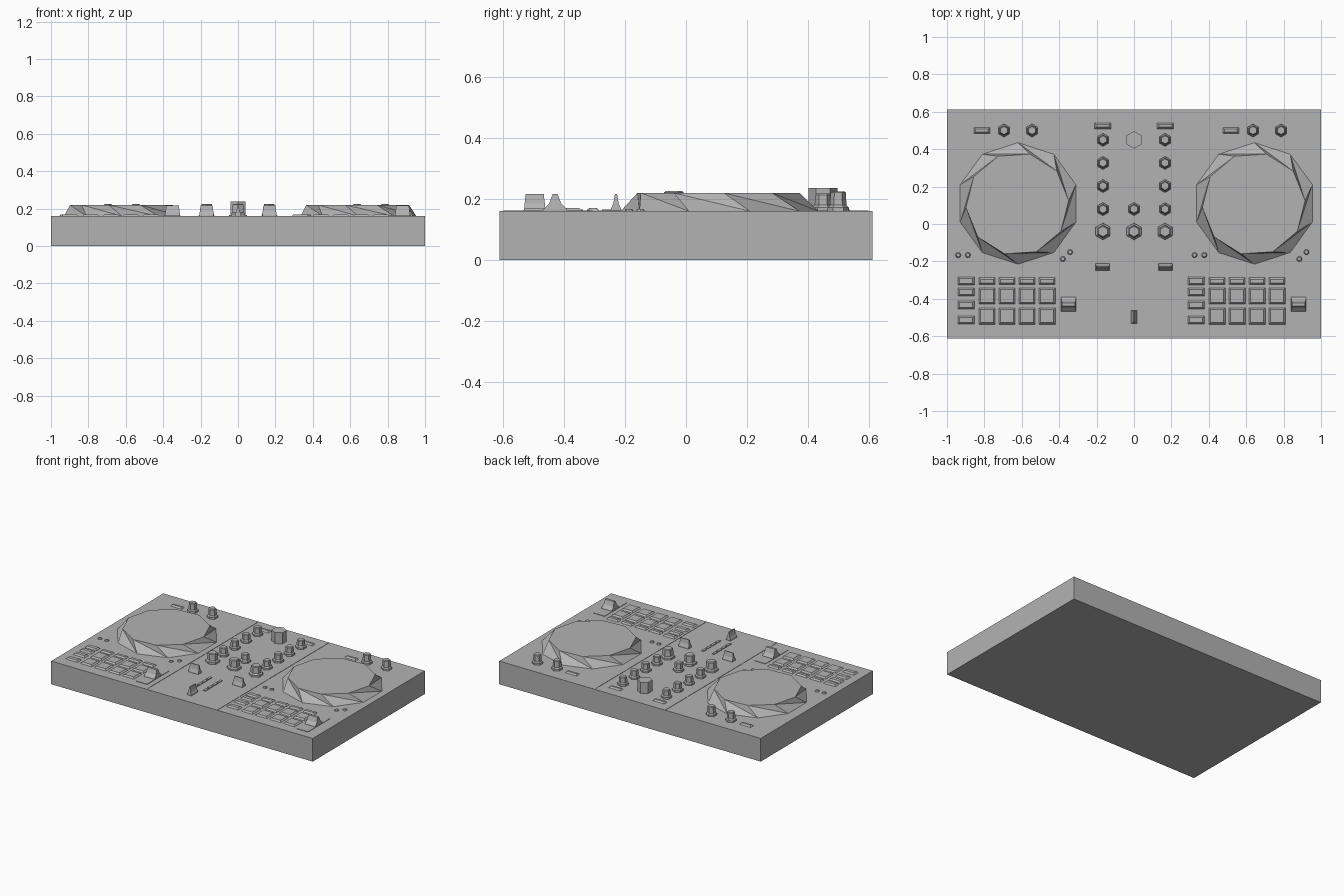
import bpy, bmesh, math

TOP = 0.16

cube = bpy.data.objects.get("Cube")
if cube:
    bpy.data.objects.remove(cube, do_unlink=True)

grey = bpy.data.materials.new("plain_grey")
grey.use_nodes = True
COLOR = (0.45, 0.45, 0.45, 1)
grey.diffuse_color = COLOR
for node in grey.node_tree.nodes:
    if node.type == 'BSDF_PRINCIPLED':
        node.inputs["Base Color"].default_value = COLOR


def ring(bm, n, rx, ry, z, turn=0.0, x=0.0, y=0.0):
    return [bm.verts.new((x + rx * math.cos(turn + math.tau * i / n),
                          y + ry * math.sin(turn + math.tau * i / n), z)) for i in range(n)]


def rect(bm, w, d, z, y=0.0):
    return [bm.verts.new((sx * w / 2, y + sy * d / 2, z))
            for sx, sy in ((-1, -1), (1, -1), (1, 1), (-1, 1))]


def loft(name, make_rings, x, y, split=False):
    """Skin a stack of rings, cap both ends and place the part."""
    bm = bmesh.new()
    rings = make_rings(bm)
    for a, b in zip(rings, rings[1:]):
        for i in range(len(a)):
            j = (i + 1) % len(a)
            if split:
                bm.faces.new((a[i], a[j], b[i]))
                bm.faces.new((a[j], b[j], b[i]))
            else:
                bm.faces.new((a[i], a[j], b[j], b[i]))
    bm.faces.new(rings[0][::-1])
    bm.faces.new(rings[-1])
    bmesh.ops.recalc_face_normals(bm, faces=bm.faces)
    mesh = bpy.data.meshes.new(name)
    bm.to_mesh(mesh)
    bm.free()
    mesh.materials.append(grey)
    obj = bpy.data.objects.new(name, mesh)
    obj.location = (x, y, 0)
    bpy.context.collection.objects.link(obj)
    return obj


def block(name, x, y, w, d, z0, z1, bevel=0.0):
    return loft(name, lambda bm: [rect(bm, w, d, z0),
                                  rect(bm, w - 2 * bevel, d - 2 * bevel, z1)], x, y)


def button(name, x, y, w, d, h=0.01):
    return block(name, x, y, w, d, TOP, TOP + h, 0.009)


def knob(name, x, y, r, z):
    # flared skirt under a straight six-sided grip
    turn = math.pi / 6
    profile = ((r, TOP), (r, TOP + 0.012), (r * 0.78, TOP + 0.02),
               (r * 0.72, z - 0.004), (r * 0.6, z))
    return loft(name, lambda bm: [ring(bm, 6, a, a, h, turn) for a, h in profile], x, y)


def fader_cap(name, x, y, w, d, along_x=False):
    # concave wedge with a narrow grip
    profile = ((1, 1, 0.0), (1, 0.95, 0.007), (0.95, 0.5, 0.025), (0.85, 0.2, 0.056))
    obj = loft(name, lambda bm: [rect(bm, w * a, d * b, TOP + h) for a, b, h in profile], x, y)
    if along_x:
        obj.rotation_euler.z = math.pi / 2
    return obj


# body
block("body", 0, 0, 2, 1.224, 0, TOP)

# two decks, each a shifted copy
for side, wheel_dx, pad_dx, knob_dx in (("right", 0, 0, 0), ("left", 1.264, 1.23, 1.331)):
    # jog wheel: ten sides, top turned against the base
    loft(f"{side}_jog_wheel",
         lambda bm: [ring(bm, 10, 0.325, 0.325, TOP, math.radians(90)),
                     ring(bm, 10, 0.275, 0.275, 0.22, math.radians(75.7), -0.004, -0.003)],
         -0.62 + wheel_dx, 0.11, split=True)

    # pads and their mode buttons
    for c in range(4):
        px = -0.786 + 0.107 * c + pad_dx
        button(f"{side}_mode_button_{c}", px, -0.305, 0.086, 0.037)
        for r, py in enumerate((-0.385, -0.492)):
            button(f"{side}_pad_{r}_{c}", px, py, 0.088, 0.088)
    for r, py in enumerate((-0.305, -0.364, -0.433, -0.513)):
        button(f"{side}_transport_button_{r}", -0.898 + pad_dx, py, 0.088, 0.044)

    # tempo slider
    block(f"{side}_slider_plate", -0.35 + pad_dx, -0.43, 0.084, 0.245, TOP, TOP + 0.003)
    fader_cap(f"{side}_slider_cap", -0.35 + pad_dx, -0.43, 0.08, 0.08)

    # small round buttons
    for i, (bx, by) in enumerate(((-0.94, -0.166), (-0.888, -0.166), (-0.38, -0.187), (-0.342, -0.15))):
        loft(f"{side}_round_button_{i}",
             lambda bm: [ring(bm, 8, 0.015, 0.015, TOP), ring(bm, 8, 0.01, 0.01, TOP + 0.008)],
             bx + wheel_dx, by)

    # effect knobs and button behind the wheel
    for i, kx in enumerate((-0.695, -0.545)):
        knob(f"{side}_effect_knob_{i}", kx + knob_dx, 0.5, 0.035, 0.225)
    button(f"{side}_effect_button", -0.813 + knob_dx, 0.5, 0.085, 0.032)

# mixer channels
for side, s in (("right", -1), ("left", 1)):
    for i in range(4):
        knob(f"{side}_mixer_knob_{i}", s * 0.166, 0.45 - 0.1235 * i, 0.035, 0.218)
    knob(f"{side}_filter_knob", s * 0.166, -0.04, 0.045, 0.226)
    button(f"{side}_cue_button", s * 0.168, 0.525, 0.088, 0.032)
    fader_cap(f"{side}_channel_fader", s * 0.168, -0.23, 0.076, 0.036)
    for i in range(4):
        block(f"{side}_level_light_{i}", s * 0.04, -0.257 - 0.05 * i, 0.017, 0.038, TOP, TOP + 0.005)
    block(f"{side}_seam", s * 0.27, 0, 0.002, 1.2, TOP, TOP + 0.002)

# centre controls
knob("level_knob", 0, 0.08, 0.035, 0.218)
knob("mix_knob", 0, -0.04, 0.045, 0.226)
loft("browse_knob", lambda bm: [ring(bm, 6, 0.047, 0.047, z, math.pi / 6) for z in (TOP, 0.237)], 0, 0.45)
fader_cap("crossfader", 0, -0.497, 0.07, 0.034, along_x=True)
